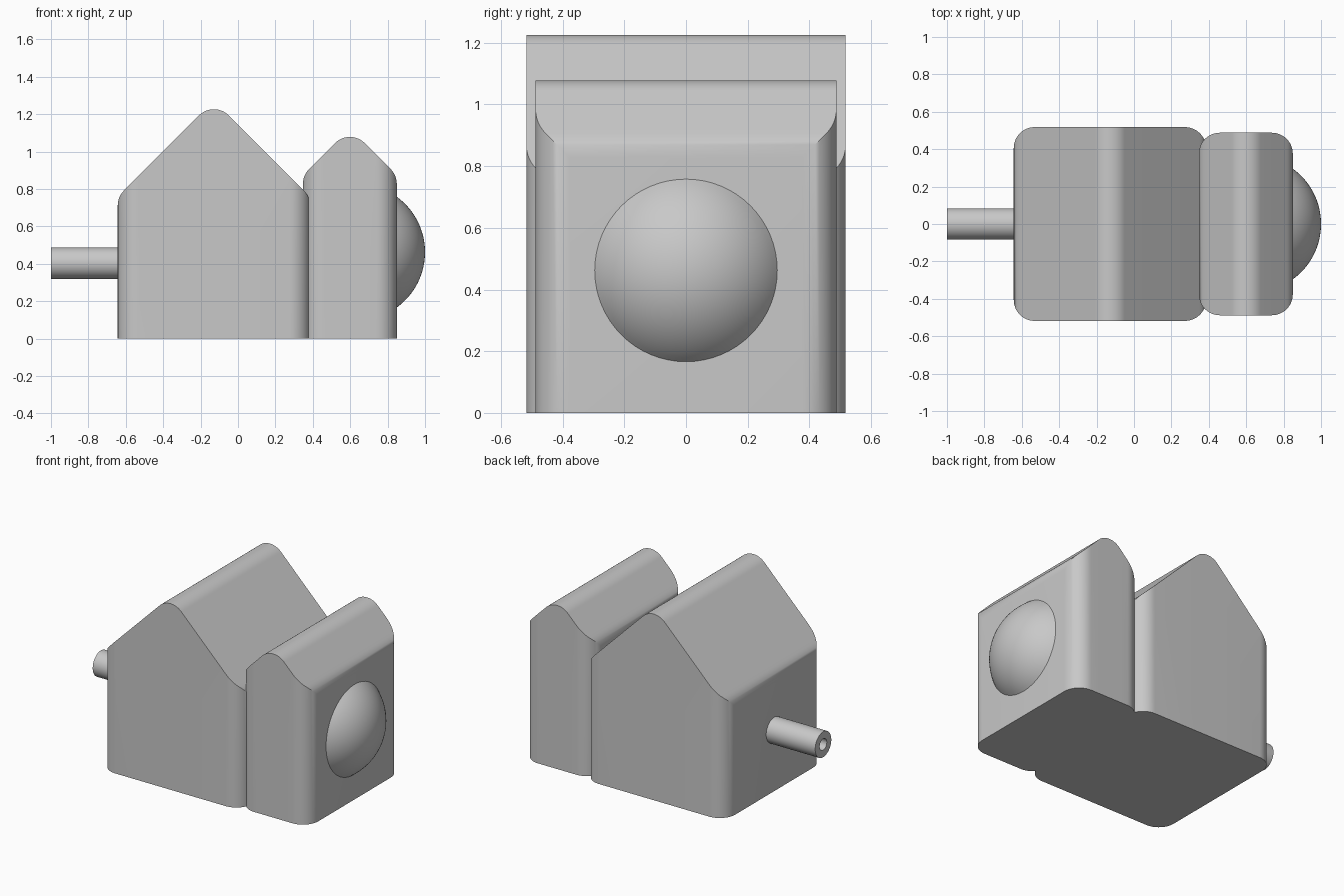
import bpy, bmesh
from math import sin, cos, pi, sqrt, tan, asin

cube = bpy.data.objects.get("Cube")
if cube:
    bpy.data.objects.remove(cube, do_unlink=True)

grey = bpy.data.materials.new("plain grey")
grey.use_nodes = True
grey.diffuse_color = (0.58, 0.58, 0.58, 1)
grey.node_tree.nodes["Principled BSDF"].inputs["Base Color"].default_value = grey.diffuse_color

R = 0.112  # shared rounding radius


def finish(name, bm):
    bmesh.ops.recalc_face_normals(bm, faces=bm.faces)
    mesh = bpy.data.meshes.new(name)
    bm.to_mesh(mesh)
    bm.free()
    mesh.materials.append(grey)
    obj = bpy.data.objects.new(name, mesh)
    bpy.context.collection.objects.link(obj)
    bpy.ops.object.select_all(action='DESELECT')
    obj.select_set(True)
    bpy.context.view_layer.objects.active = obj
    bpy.ops.object.shade_smooth_by_angle(angle=pi / 6)
    return obj


def gabled_block(name, cx, half_x, half_y, peak):
    """Block with rounded upright corners, eaves and ridge, lofted from ribs along x."""
    apex = peak + R * (sqrt(2) - 1)          # unrounded ridge height
    eave = apex - half_x                     # unrounded eave height
    eave_centre = eave - R * tan(pi / 8)

    def height(d):
        if d < R * sin(pi / 4):
            return peak - R + sqrt(R * R - d * d)
        if d > half_x - R * (1 - cos(pi / 4)):
            k = d - half_x + R
            return eave_centre + sqrt(max(0, R * R - k * k))
        return apex - d

    def width(d):
        k = max(0, d - half_x + R)
        return half_y - R + sqrt(max(0, R * R - k * k))

    n = 12
    side = [R * sin(pi / 4 * i / n) for i in range(n + 1)]
    side += [half_x - R + R * sin(pi / 2 * i / n) for i in range(n + 1)]
    xs = [-d for d in reversed(side[1:])] + side

    bm = bmesh.new()
    ribs = []
    for x in xs:
        w, h = width(abs(x)), height(abs(x))
        ribs.append([bm.verts.new((cx + x, y, z))
                     for y, z in ((-w, 0), (w, 0), (w, h), (-w, h))])
    for a, b in zip(ribs, ribs[1:]):
        for i in range(4):
            j = (i + 1) % 4
            bm.faces.new((a[i], a[j], b[j], b[i]))
    bm.faces.new(ribs[0])
    bm.faces.new(ribs[-1])
    return finish(name, bm)


def lathe_x(name, profile, z, closed, segments=64):
    """Spin (x, radius) points around a horizontal axis at height z."""
    bm = bmesh.new()
    verts = [bm.verts.new((x, 0, z + r)) for x, r in profile]
    edges = [bm.edges.new(p) for p in zip(verts, verts[1:])]
    if closed:
        edges.append(bm.edges.new((verts[-1], verts[0])))
    bmesh.ops.spin(bm, geom=verts + edges, cent=(0, 0, z), axis=(1, 0, 0),
                   angle=2 * pi, steps=segments)
    bmesh.ops.remove_doubles(bm, verts=bm.verts, dist=0.0001)
    return finish(name, bm)


# Two gabled blocks, slightly overlapping
gabled_block("large_gabled_block", -0.129, 0.514, 0.518, 1.226)
gabled_block("small_gabled_block", 0.598, 0.251, 0.488, 1.078)

# Shallow dome on the end of the small block
cap_r, rise = 0.296, 0.151
ball = (cap_r ** 2 + rise ** 2) / (2 * rise)
span = asin(cap_r / ball)
dome = [(1 - ball + ball * cos(span * i / 16), ball * sin(span * i / 16))
        for i in range(17)]
lathe_x("dome", dome, 0.462, False)

# Hollow pin on the end of the large block
lathe_x("hollow_pin", [(-1, 0.084), (-0.63, 0.084), (-0.63, 0.037), (-1, 0.037)],
        0.403, True)
